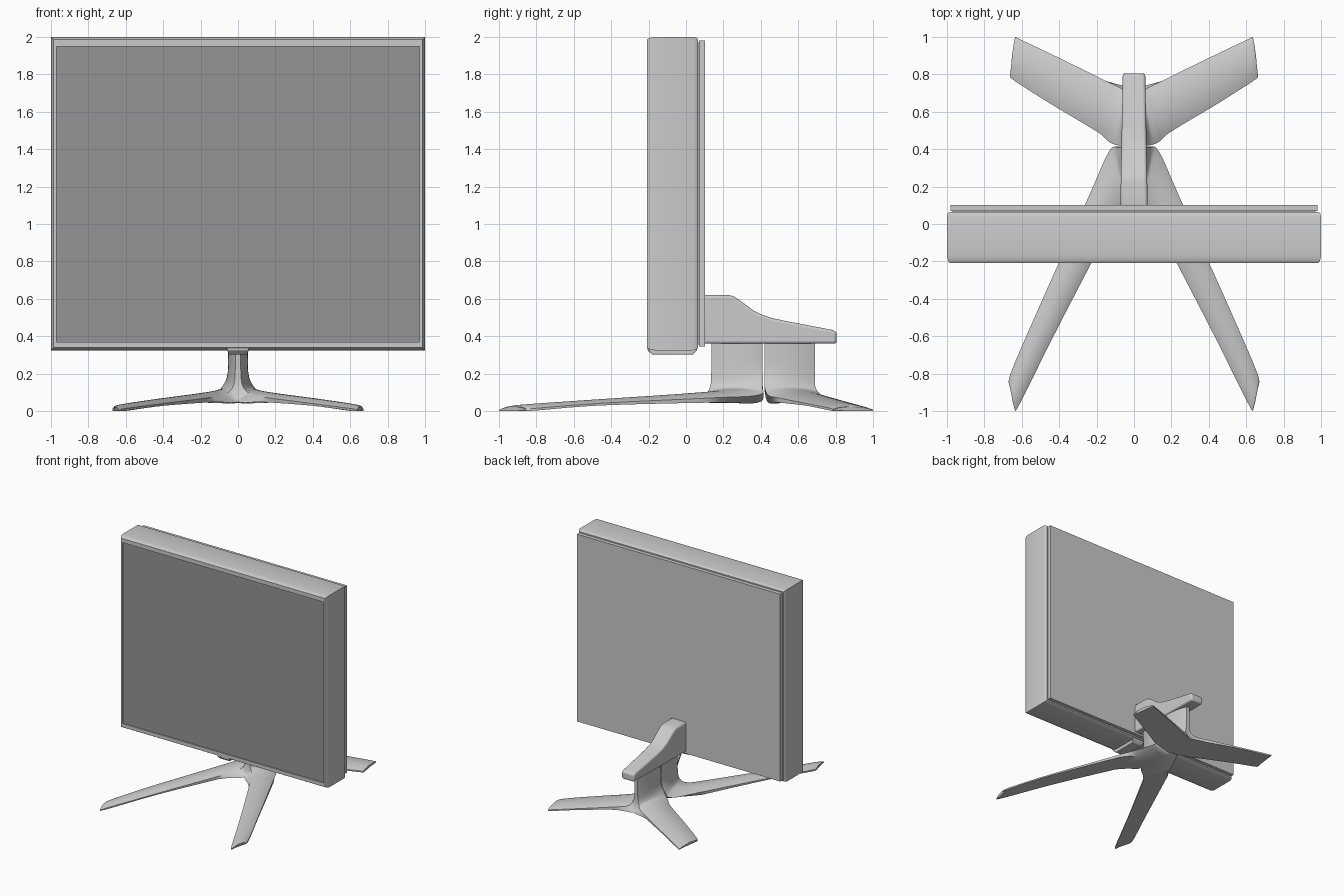
import bpy, bmesh, math
from mathutils import Vector

if "Cube" in bpy.data.objects:
    bpy.data.objects.remove(bpy.data.objects["Cube"])


def make(name, rings, bevel=0, mirror=False, color=None):
    """Loft closed rings of points into a capped mesh object."""
    bm = bmesh.new()
    loops = [[bm.verts.new(p) for p in r] for r in rings]
    n = len(loops[0])
    for a, b in zip(loops, loops[1:]):
        for i in range(n):
            j = (i + 1) % n
            bm.faces.new((a[i], a[j], b[j], b[i]))
    bm.faces.new(loops[0])
    bm.faces.new(loops[-1])
    bmesh.ops.recalc_face_normals(bm, faces=bm.faces)
    if mirror:  # open up the centre plane so both halves weld together
        inner = [f for f in bm.faces if all(v.co.x < 1e-5 for v in f.verts)]
        bmesh.ops.delete(bm, geom=inner, context='FACES')
    me = bpy.data.meshes.new(name)
    bm.to_mesh(me)
    bm.free()
    ob = bpy.data.objects.new(name, me)
    bpy.context.collection.objects.link(ob)
    if mirror:
        ob.modifiers.new("Mirror", 'MIRROR')
    if bevel:
        m = ob.modifiers.new("Bevel", 'BEVEL')
        m.width, m.segments, m.limit_method = bevel, 3, 'ANGLE'
        m.angle_limit = math.radians(35)
    if color:
        mat = bpy.data.materials.new(name)
        mat.diffuse_color = color
        mat.use_nodes = True
        mat.node_tree.nodes["Principled BSDF"].inputs["Base Color"].default_value = mat.diffuse_color
        me.materials.append(mat)
    bpy.ops.object.select_all(action='DESELECT')
    bpy.context.view_layer.objects.active = ob
    ob.select_set(True)
    bpy.ops.object.shade_smooth_by_angle(angle=math.radians(35))
    return ob


def rect(y, hx, z0, z1):
    return [(-hx, y, z0), (hx, y, z0), (hx, y, z1), (-hx, y, z1)]


def spline(rows, steps):
    """Catmull-Rom interpolation of rows of numbers."""
    out = []
    for i in range(len(rows) - 1):
        p0, p1 = rows[max(i - 1, 0)], rows[i]
        p2, p3 = rows[i + 1], rows[min(i + 2, len(rows) - 1)]
        for s in range(steps):
            t = s / steps
            out.append([0.5 * (2 * b + (c - a) * t + (2 * a - 5 * b + 4 * c - d) * t * t
                               + (3 * b - a - 3 * c + d) * t ** 3)
                        for a, b, c, d in zip(p0, p1, p2, p3)])
    out.append(list(rows[-1]))
    return out


# Housing: gently crowned rim with a recessed front opening
rim = [(-0.209, 0.014), (-0.200, 0.008), (-0.185, 0.003), (-0.165, 0.0),
       (0.04, 0.0), (0.055, 0.004), (0.065, 0.012)]
rings = [rect(-0.198, 0.97, 0.37, 1.95), rect(-0.209, 0.97, 0.37, 1.95)]
rings += [rect(y, 1 - i, 0.325 + i, 2 - i) for y, i in rim]
make("housing", rings)

# Screen, back panel and the small ridge under the housing
make("screen", [rect(-0.200, 0.97, 0.37, 1.95), rect(-0.190, 0.97, 0.37, 1.95)],
     color=(0.3, 0.3, 0.3, 1))
make("back_panel", [rect(0.06, 0.97, 0.355, 1.97), rect(0.070, 0.97, 0.355, 1.97),
                    rect(0.070, 0.982, 0.345, 1.98), rect(0.102, 0.982, 0.345, 1.98)])
make("bottom_ridge", [rect(-0.205, 0.06, 0.325, 0.35), rect(-0.18, 0.05, 0.301, 0.35),
                      rect(0.035, 0.05, 0.301, 0.35), rect(0.06, 0.06, 0.325, 0.35)], bevel=0.006)

# Support arm: side profile, slightly narrower toward the back
arm = [(0.09, 0.36), (0.09, 0.62), (0.23, 0.62), (0.255, 0.613), (0.29, 0.59), (0.36, 0.538),
       (0.41, 0.513), (0.46, 0.497), (0.53, 0.482), (0.78, 0.434), (0.805, 0.425), (0.805, 0.36)]


def half_width(y):
    return 0.073 - 0.013 * (y - 0.1) / 0.7


make("support_arm", [[(s * half_width(y), y, z) for y, z in arm] for s in (-1, 1)], bevel=0.014)

# Legs: each station has inner edge xyz, outer edge xyz; shared crown and underside
shape = [(0.018, 0, 0, 0), (0.018, 0, 0, 0), (0.01, 0.005, 0, 0.02), (0, 0.027, 0, 0.04),
         (0, 0.025, 1, 0.025), (0, 0.02, 1, 0.012), (0, 0.02, 1, 0.012), (0.006, 0.015, 1, 0.006)]
front = [(0.015, 0.135, 0.36, 0.05, 0.41, 0.36), (0.015, 0.135, 0.21, 0.05, 0.41, 0.21),
         (0.027, 0.128, 0.13, 0.085, 0.41, 0.13), (0.07, 0.09, 0.09, 0.135, 0.385, 0.085),
         (0.15, -0.06, 0.072, 0.25, 0.13, 0.07), (0.40, -0.54, 0.04, 0.51, -0.45, 0.042),
         (0.60, -0.94, 0.014, 0.66, -0.80, 0.015), (0.635, -1.0, 0.006, 0.658, -0.86, 0.008)]
rear = [(0.015, 0.69, 0.36, 0.05, 0.42, 0.36), (0.015, 0.69, 0.21, 0.05, 0.42, 0.21),
        (0.027, 0.692, 0.13, 0.085, 0.42, 0.13), (0.06, 0.72, 0.09, 0.135, 0.44, 0.085),
        (0.15, 0.765, 0.074, 0.20, 0.495, 0.07), (0.40, 0.888, 0.04, 0.45, 0.645, 0.04),
        (0.60, 0.983, 0.013, 0.645, 0.77, 0.015), (0.635, 1.0, 0.006, 0.658, 0.79, 0.008)]


def legs(name, stations, arc=10):
    rings = []
    for r in spline([a + b for a, b in zip(stations, shape)], 7):
        A, B = Vector(r[:3]), Vector(r[3:6])
        crown, k, d = Vector((r[6], 0, r[7])), min(max(r[8], 0), 1), max(r[9], 0)
        ring = [A.lerp(B, i / arc) + crown * math.sin(math.pi * i / arc) ** 0.8
                for i in range(arc + 1)]
        ring += [Vector((p.x * k, p.y, p.z - d)) for p in (B, A)]
        rings.append([(max(p.x, 0), min(max(p.y, -1), 1), max(p.z, 0)) for p in ring])
    make(name, rings, mirror=True)


legs("front_legs", front)
legs("rear_legs", rear)
